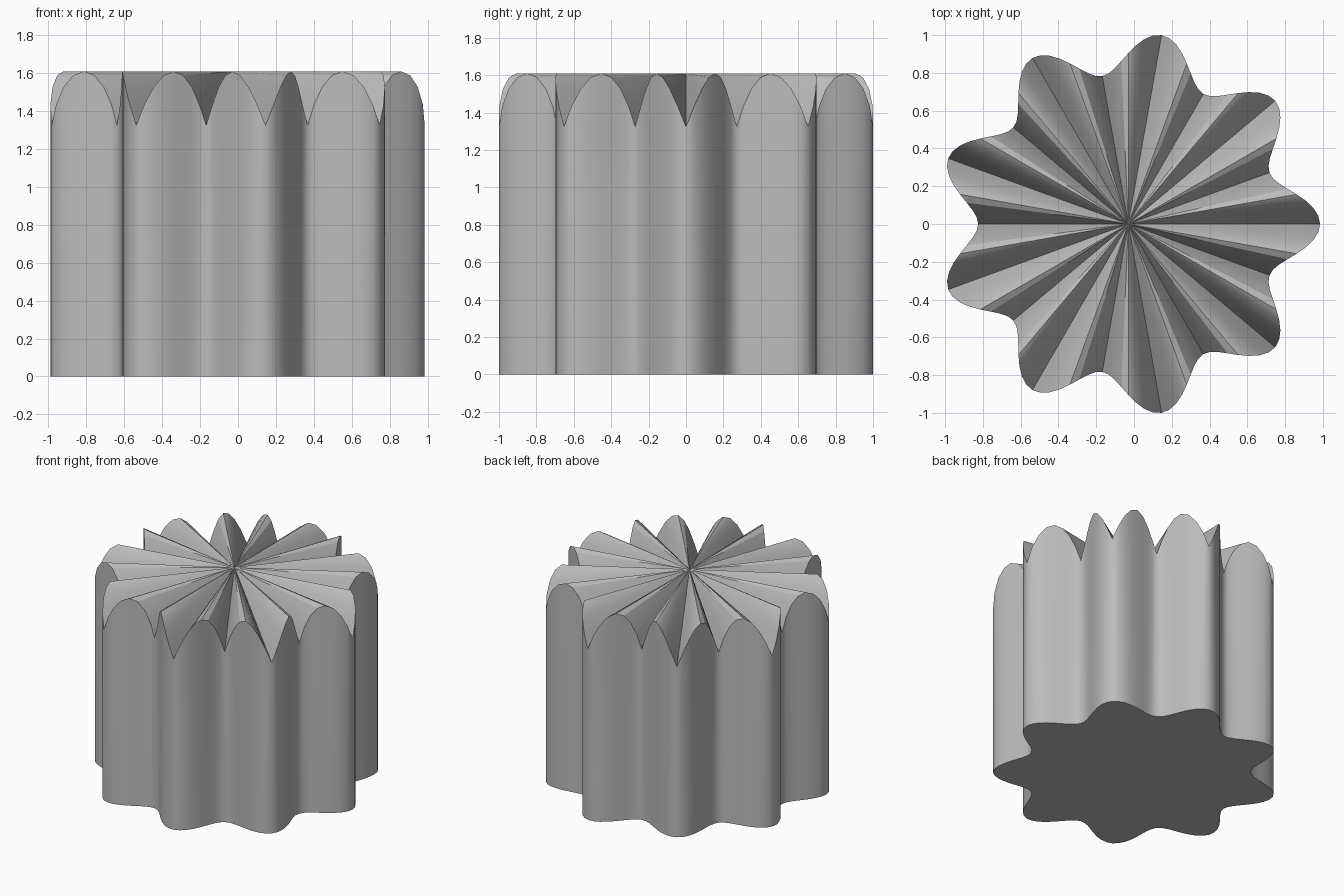
import bpy, bmesh
from math import sin, cos, pi, radians

old = bpy.data.objects.get("Cube")
if old:
    bpy.data.objects.remove(old, do_unlink=True)

LOBES = 9            # waves around the wall
STEPS = 144          # samples around the outline
MEAN, WAVE = 0.905, 0.11
VALLEY, PEAK = 1.325, 1.61
CENTRE_X = -0.03

# Plain grey finish
grey = bpy.data.materials.new("plain_grey")
grey.use_nodes = True
colour = (0.5, 0.5, 0.5, 1)
grey.diffuse_color = colour
grey.node_tree.nodes["Principled BSDF"].inputs["Base Color"].default_value = colour

bm = bmesh.new()
base, rim = [], []
for i in range(STEPS):
    t = 2 * pi * i / STEPS
    r = MEAN + WAVE * cos(LOBES * t)
    x, y = CENTRE_X + r * cos(t), r * sin(t)
    base.append(bm.verts.new((x, y, 0)))
    # Radial teeth: two per lobe, with sharp valleys
    rim.append(bm.verts.new((x, y, VALLEY + (PEAK - VALLEY) * abs(sin(LOBES * t)))))
hub = bm.verts.new((CENTRE_X, 0, PEAK))

# Flat underside, wavy wall and pleated top
bm.faces.new(base[::-1])
for i in range(STEPS):
    j = (i + 1) % STEPS
    bm.faces.new((base[i], base[j], rim[j], rim[i]))
    bm.faces.new((rim[i], rim[j], hub))

mesh = bpy.data.meshes.new("fluted_body")
bm.to_mesh(mesh)
bm.free()
mesh.materials.append(grey)
body = bpy.data.objects.new("fluted_body", mesh)
bpy.context.collection.objects.link(body)

bpy.ops.object.select_all(action='DESELECT')
body.select_set(True)
bpy.context.view_layer.objects.active = body
bpy.ops.object.shade_smooth_by_angle(angle=radians(30))
